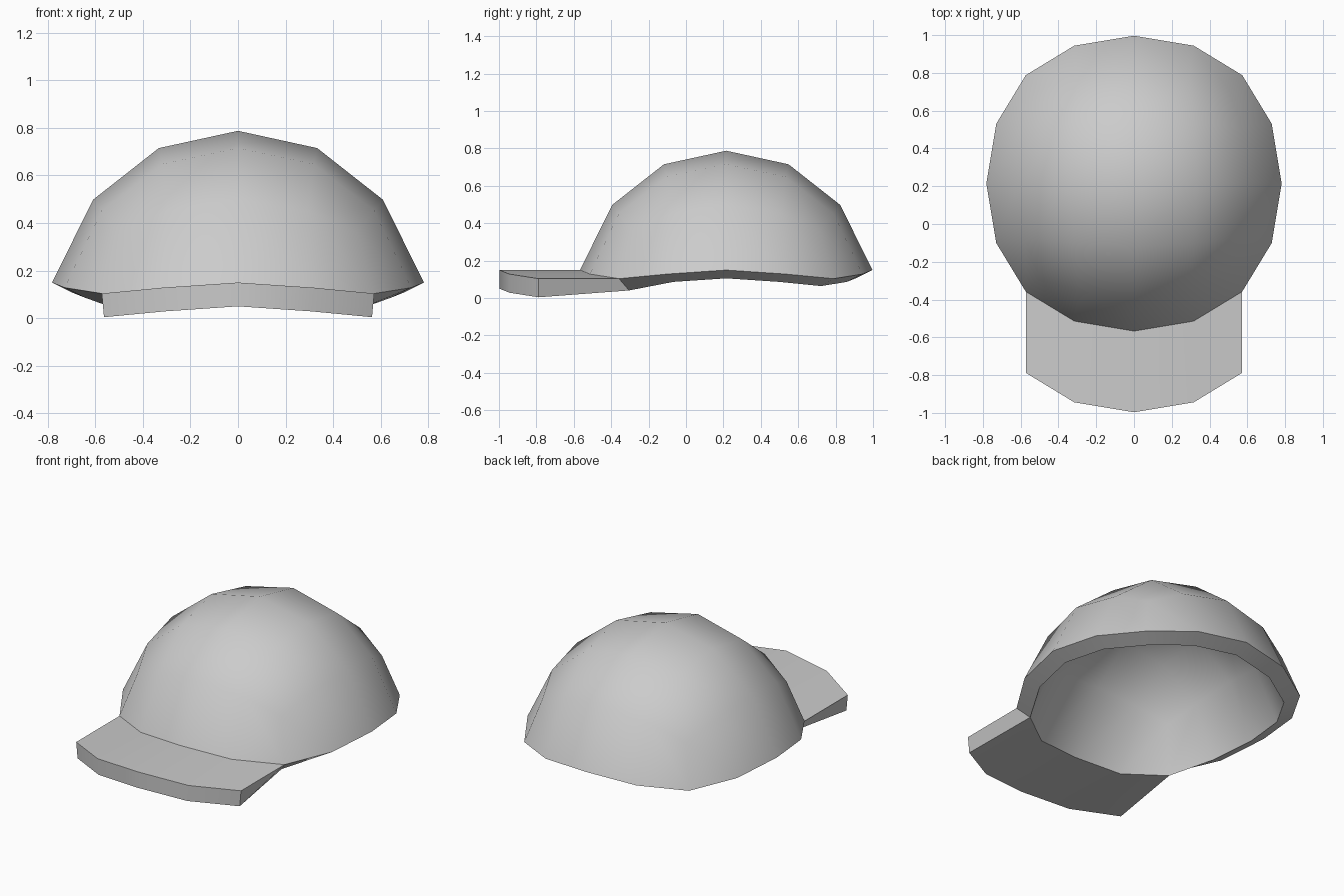
import bpy, bmesh
from mathutils import Vector

if "Cube" in bpy.data.objects:
    bpy.data.objects.remove(bpy.data.objects["Cube"])

# Crown: rounded cube, upper part kept
bpy.ops.mesh.primitive_cube_add(size=2)
cap = bpy.context.object
cap.name = "baseball_cap"
sub = cap.modifiers.new("round", 'SUBSURF')
sub.levels = 2
bpy.ops.object.modifier_apply(modifier=sub.name)

bm = bmesh.new()
bm.from_mesh(cap.data)
low = [v for v in bm.verts if v.co.z < 0.2]
bmesh.ops.delete(bm, geom=low, context='VERTS')
for v in bm.verts:
    v.co = Vector((v.co.x, v.co.y + 0.215, v.co.z * 1.26 - 0.27))

# Brim: front rim edges pulled straight forward
front = [e for e in bm.edges if e.is_boundary and all(v.co.y < -0.3 for v in e.verts)]
res = bmesh.ops.extrude_edge_only(bm, edges=front)
new = [g for g in res["geom"] if isinstance(g, bmesh.types.BMVert)]
bmesh.ops.translate(bm, verts=new, vec=(0, -0.43, 0))

# Normals consistent, pointing up and out
bmesh.ops.recalc_face_normals(bm, faces=bm.faces[:])
bm.normal_update()
if max(bm.faces, key=lambda f: f.calc_center_median().z).normal.z < 0:
    bmesh.ops.reverse_faces(bm, faces=bm.faces[:])
bm.to_mesh(cap.data)
bm.free()

# Cloth thickness, going inwards
solid = cap.modifiers.new("thickness", 'SOLIDIFY')
solid.thickness = 0.1
solid.offset = -1
bpy.ops.object.modifier_apply(modifier=solid.name)
bpy.ops.object.shade_smooth_by_angle(angle=0.61)
